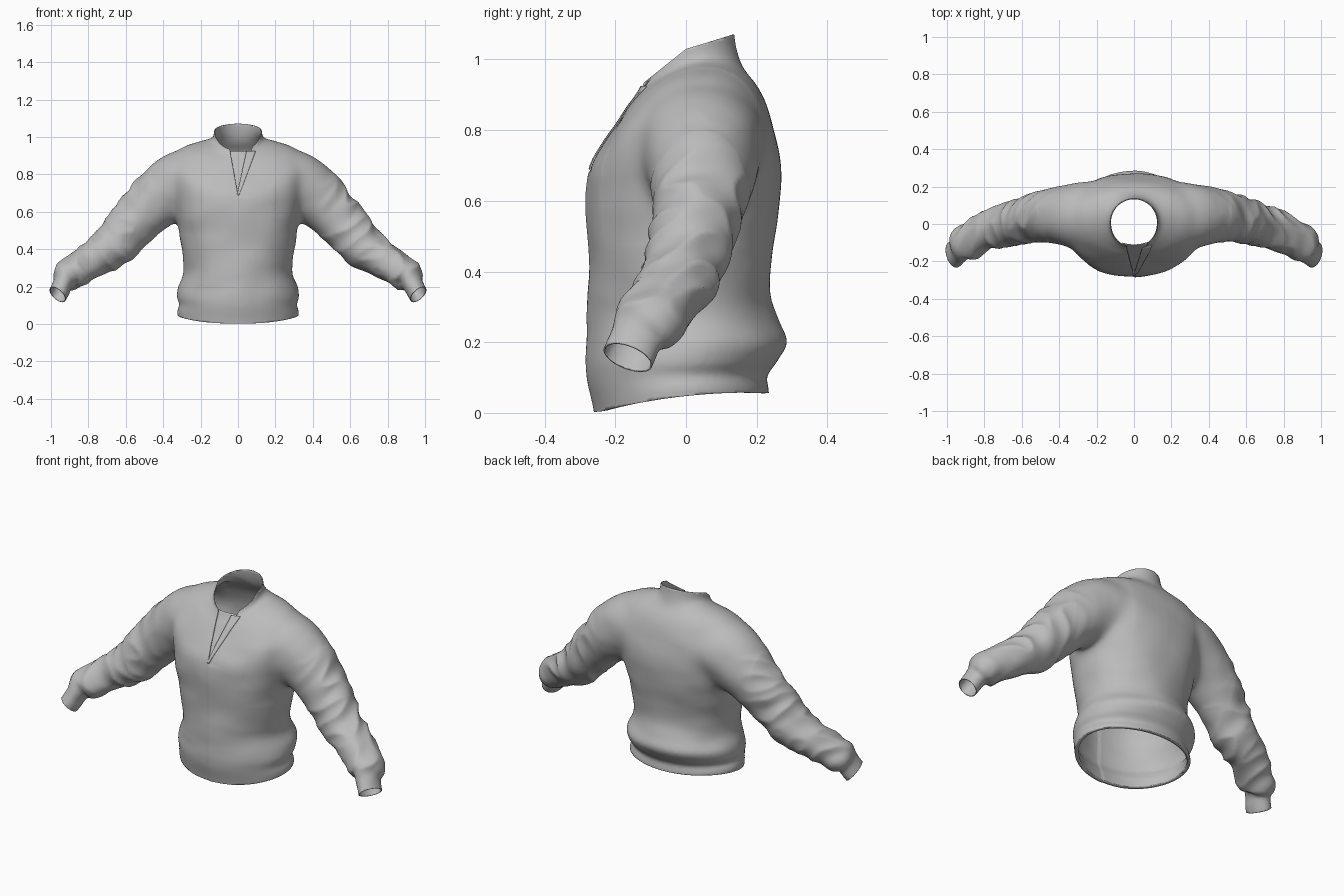
import bpy, bmesh, math
from mathutils import Vector, noise
from mathutils.bvhtree import BVHTree

cube = bpy.data.objects.get("Cube")
if cube:
    bpy.data.objects.remove(cube, do_unlink=True)

cloth = bpy.data.materials.new("grey cloth")
cloth.use_nodes = True
grey = (0.5, 0.5, 0.5, 1)
cloth.diffuse_color = grey
cloth.node_tree.nodes["Principled BSDF"].inputs["Base Color"].default_value = grey
SIDES = 64


def spline(rows, steps=5):
    """Smooth curve through rows of numbers."""
    pts = [Vector(r) for r in rows]
    out = []
    for i in range(len(pts) - 1):
        a, b, c, d = pts[max(i - 1, 0)], pts[i], pts[i + 1], pts[min(i + 2, len(pts) - 1)]
        for s in range(steps):
            t = s / steps
            out.append(b + (c - a) * (t / 2) + (a * 2 - b * 5 + c * 4 - d) * (t * t / 2)
                       + (b * 3 - a - c * 3 + d) * (t ** 3 / 2))
    return out + [pts[-1]]


def loft(bm, rings):
    """Closed tube through rings of points."""
    loops = [[bm.verts.new(p) for p in ring] for ring in rings]
    faces = [bm.faces.new(loops[0]), bm.faces.new(loops[-1])]
    for a, b in zip(loops, loops[1:]):
        for i in range(SIDES):
            j = (i + 1) % SIDES
            faces.append(bm.faces.new((a[i], a[j], b[j], b[i])))
    bmesh.ops.recalc_face_normals(bm, faces=faces)


def power(v, p):
    return math.copysign(abs(v) ** p, v)


def ramp(v, start, end):
    """0 at start, 1 at end."""
    return min(max((v - start) / (end - start), 0), 1)


def new_object(name, mesh):
    obj = bpy.data.objects.new(name, mesh)
    bpy.context.collection.objects.link(obj)
    mesh.materials.clear()
    mesh.materials.append(cloth)
    return obj


# Torso rings: half width, front y, front z, back y, back z, lift at the sides
torso = spline([
    (.31, -.25, -.06, .23, -.03, 0), (.325, -.258, .01, .235, .05, .01),
    (.315, -.276, .09, .23, .10, 0), (.327, -.28, .14, .262, .15, 0),
    (.322, -.278, .19, .285, .20, 0), (.290, -.275, .27, .262, .26, 0),
    (.293, -.273, .33, .238, .34, 0), (.31, -.274, .45, .245, .45, 0),
    (.33, -.279, .60, .265, .60, 0), (.35, -.268, .69, .268, .70, .02),
    (.37, -.235, .755, .255, .79, .06), (.34, -.195, .82, .225, .88, .06),
    (.28, -.165, .865, .198, .93, .055), (.20, -.145, .89, .17, .965, .045),
    (.147, -.135, .91, .152, 1.0, .03), (.130, -.125, .94, .138, 1.06, .01),
    (.122, -.11, 1.1, .13, 1.17, 0)])

# Sleeve rings: centre, height radius, depth radius
sleeve = spline([
    (.17, .035, .79, .15, .185), (.29, .042, .75, .182, .18), (.40, .045, .688, .166, .156),
    (.495, .037, .603, .142, .137), (.59, .017, .502, .127, .12), (.67, -.003, .413, .117, .113),
    (.76, -.03, .355, .097, .105), (.85, -.075, .295, .086, .102),
    (.912, -.11, .25, .084, .096), (.93, -.135, .222, .057, .076),
    (.965, -.165, .155, .053, .075), (1.0, -.187, .105, .053, .075)])

bm = bmesh.new()
rings = []
for w, yf, zf, yb, zb, lift in torso:
    ring = []
    # Round at the waist and collar, broader at the chest
    boxy = 1 - .2 * ramp(zb, .3, .6) * ramp(zb, 1.0, .75)
    for i in range(SIDES):
        a = math.tau * i / SIDES
        t = (1 - power(math.cos(a), boxy)) / 2
        ring.append((w * power(math.sin(a), boxy), yf + (yb - yf) * t,
                     zf + (zb - zf) * t + lift * math.sin(a) ** 2))
    rings.append(ring)
loft(bm, rings)
for side in (1, -1):
    rings = []
    for k, row in enumerate(sleeve):
        x, y, z, rh, rd = row
        ahead, behind = sleeve[min(k + 2, len(sleeve) - 1)], sleeve[max(k - 2, 0)]
        axis = Vector((ahead[i] - behind[i] for i in range(3))).normalized()
        depth = axis.cross(Vector((axis.z, 0, -axis.x))).normalized()
        up = depth.cross(axis)
        ring = []
        for i in range(SIDES):
            a = math.tau * i / SIDES
            p = Vector((x, y, z)) + up * rh * math.cos(a) + depth * rd * math.sin(a)
            ring.append((p.x * side, p.y, p.z))
        rings.append(ring)
    loft(bm, rings)

# Fuse the torso and sleeves into one skin
mesh = bpy.data.meshes.new("jacket")
bm.to_mesh(mesh)
bm.free()
jacket = new_object("jacket", mesh)
fuse = jacket.modifiers.new("fuse", 'REMESH')
fuse.mode = 'VOXEL'
fuse.voxel_size = .011
relax = jacket.modifiers.new("relax", 'SMOOTH')
relax.factor = .5
relax.iterations = 4
fused = bpy.data.meshes.new_from_object(jacket.evaluated_get(bpy.context.evaluated_depsgraph_get()))
jacket.modifiers.clear()
jacket.data = fused
fused.materials.clear()
fused.materials.append(cloth)
bm = bmesh.new()
bm.from_mesh(fused)

# Blend the shoulders into the body
shoulder = [v for v in bm.verts if .2 < abs(v.co.x) < .52 and v.co.z > .47]
for step in range(30):
    bmesh.ops.smooth_vert(bm, verts=shoulder, factor=.5,
                          use_axis_x=True, use_axis_y=True, use_axis_z=True)
bm.normal_update()

# Cloth folds: broad on the sleeves, soft on the body, none on cuffs and collar
moves = []
for v in bm.verts:
    x, y, z = v.co
    along = abs(x) * .7 - z * .7
    arm = ramp(abs(x), .42, .62) * ramp(along, .52, .45)
    fold = noise.noise(Vector((along * 10 + y * 3, y * 6 + math.copysign(5, x), (abs(x) + z) * 4)))
    body = noise.noise(Vector((x * 6, y * 6, z * 9)))
    soft = .006 * ramp(z, .1, .2) * ramp(z, .9, .8) * ramp(abs(x), .5, .4)
    push = arm * .022 * (.35 - abs(fold) * 1.3) + (1 - arm) * soft * body
    # Overlapping front panel
    if y < -.15 and 0 < x < .1 and z < .68:
        push += .004 * (1 - x / .1)
    moves.append((v, v.normal * push))
for v, m in moves:
    v.co += m
bm.normal_update()
skin = BVHTree.FromBMesh(bm)


def cut(where, point, normal, clear=True):
    """Slice the chosen faces by a plane and drop the outer side."""
    faces = [f for f in bm.faces if where(f.calc_center_median())]
    geom = set(faces)
    for f in faces:
        geom.update(f.edges)
        geom.update(f.verts)
    bmesh.ops.bisect_plane(bm, geom=list(geom), plane_co=point, plane_no=normal,
                           clear_outer=clear)


# Openings at the hem, collar and cuffs
cut(lambda c: c.z < .13 and abs(c.x) < .5, (0, -.255, .003), (0, .09, -1))
for slope in (.3, .8):
    cut(lambda c: c.z > .87 and abs(c.x) < .25, (0, 0, 1.03), (0, -slope, 1))
for side in (1, -1):
    cut(lambda c: c.x * side > .87 and c.z < .25, (.962 * side, -.165, .155),
        (.6 * side, -.35, -.7))
# Hem rises at the sides
for v in bm.verts:
    if abs(v.co.x) < .5:
        arch = max(0, 1 - ((v.co.y - .03) / .27) ** 2)
        v.co.z += .022 * arch * ramp(v.co.z, .14, .04)

# Open neckline at the front
TOP, LOW = .94, .69


def edge_x(z, top_x):
    return top_x * (z - LOW) / (TOP - LOW)


RIGHT, LEFT = -.045, .075
for top_x in (RIGHT, LEFT):
    cut(lambda c: c.y < -.05 and abs(c.x) < .16 and c.z > .6, (0, 0, LOW),
        (TOP - LOW, 0, -top_x), False)
gap = []
for f in bm.faces:
    c = f.calc_center_median()
    if c.y < -.04 and c.z > LOW and edge_x(c.z, RIGHT) < c.x < edge_x(c.z, LEFT):
        gap.append(f)
bmesh.ops.delete(bm, geom=gap, context='FACES')
bm.to_mesh(fused)
bm.free()


def finish(obj, thickness):
    solid = obj.modifiers.new("thickness", 'SOLIDIFY')
    solid.thickness = thickness
    solid.offset = -1
    bpy.ops.object.select_all(action='DESELECT')
    obj.select_set(True)
    bpy.context.view_layer.objects.active = obj
    bpy.ops.object.shade_smooth_by_angle(angle=math.radians(50))
    return solid


def strip(name, left_x, right_x, offset):
    """Plate that follows the chest between two slanted edges."""
    bm = bmesh.new()
    rows = []
    for i in range(25):
        z = LOW + (.925 - LOW) * i / 24
        row = []
        for j in range(6):
            x = edge_x(z, left_x) - .006 + (edge_x(z, right_x) - edge_x(z, left_x) + .012) * j / 5
            hit = skin.ray_cast(Vector((x, -1, z)), Vector((0, 1, 0)))[0]
            row.append(bm.verts.new((x, hit.y + offset, z)))
        rows.append(row)
    for a, b in zip(rows, rows[1:]):
        for j in range(5):
            bm.faces.new((a[j], a[j + 1], b[j + 1], b[j]))
    mesh = bpy.data.meshes.new(name)
    bm.to_mesh(mesh)
    bm.free()
    finish(new_object(name, mesh), .004)


# Thin cloth with a thick rim at the hem
hem = jacket.vertex_groups.new(name="hem")
for v in fused.vertices:
    if abs(v.co.x) < .5 and v.co.z < .12:
        hem.add([v.index], ramp(v.co.z, .12, .07), 'REPLACE')
lining = finish(jacket, .018)
lining.vertex_group = hem.name
lining.thickness_vertex_group = .25
# Folded flap on the left edge and the layer behind the neckline
strip("neckline_flap", LEFT - .02, LEFT + .02, -.006)
strip("neckline_inner_panel", RIGHT - .015, LEFT + .015, .015)
